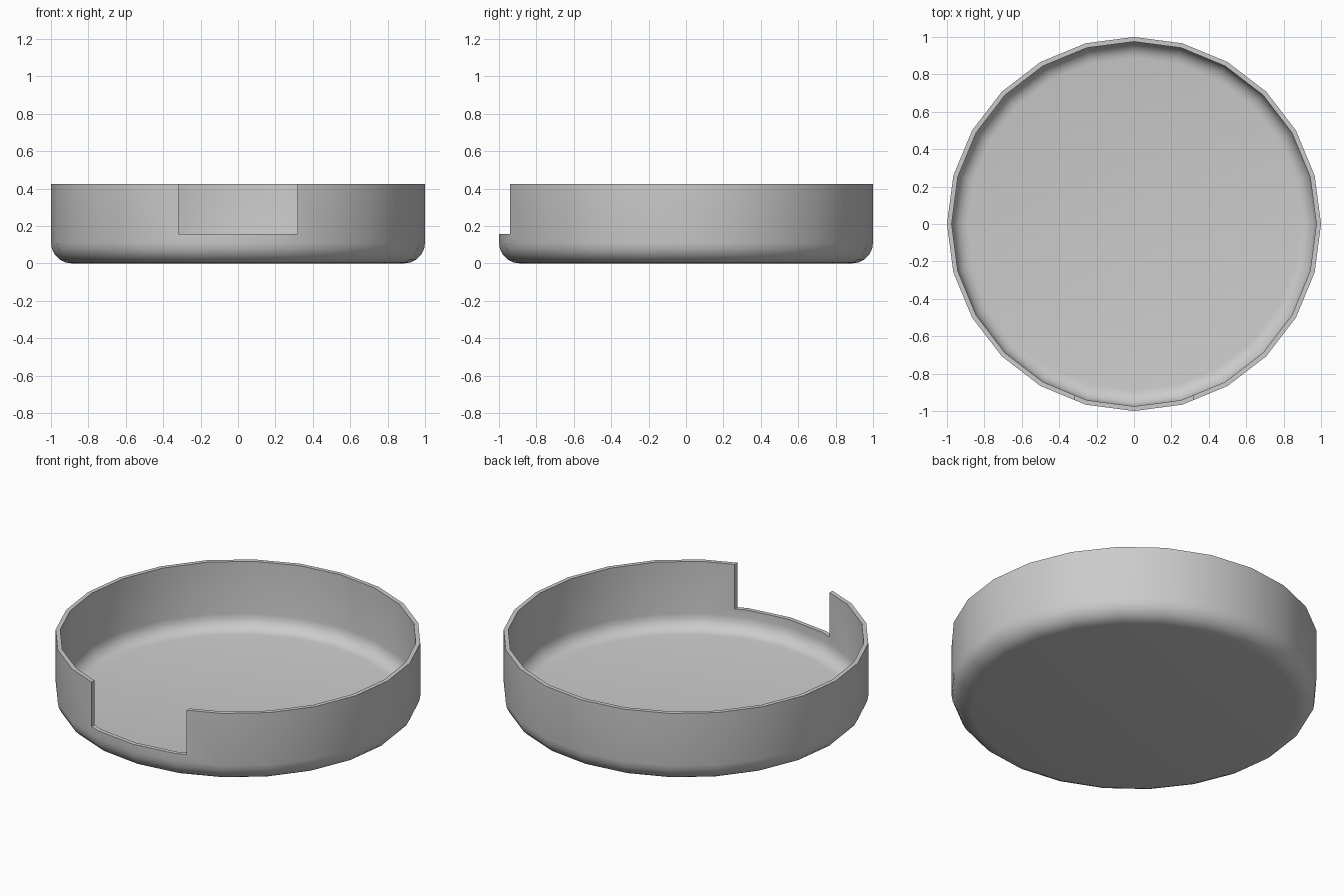
import bpy, bmesh
from math import sin, cos, pi, radians

SIDES, HEIGHT, WALL, FILLET = 24, 0.425, 0.025, 0.11
NOTCH_HALF, NOTCH_Z = 0.317, 0.157

cube = bpy.data.objects.get("Cube")
if cube:
    bpy.data.objects.remove(cube, do_unlink=True)

grey = bpy.data.materials.new("plain_grey")
grey.use_nodes = True
colour = (0.6, 0.6, 0.6, 1)
grey.diffuse_color = colour
grey.node_tree.nodes["Principled BSDF"].inputs["Base Color"].default_value = colour


def rounded_side(radius, base, fillet, steps=5):
    """Profile from the rounded bottom corner up to the rim."""
    arc = [(radius - fillet + fillet * sin(a), base + fillet - fillet * cos(a))
           for a in (pi / 2 * i / steps for i in range(steps + 1))]
    return arc + [(radius, HEIGHT)]


# Tray: closed shell lathed from the outer and inner profiles
profile = rounded_side(1, 0, FILLET) + rounded_side(1 - WALL, WALL, FILLET - WALL)[::-1]
bm = bmesh.new()
rings = []
for r, z in profile:
    angles = [2 * pi * k / SIDES for k in range(SIDES)]
    rings.append([bm.verts.new((r * cos(a), r * sin(a), z)) for a in angles])
for low, high in zip(rings, rings[1:]):
    for k in range(SIDES):
        n = (k + 1) % SIDES
        bm.faces.new((low[k], low[n], high[n], high[k]))
bm.faces.new(rings[0][::-1])
bm.faces.new(rings[-1])
bmesh.ops.recalc_face_normals(bm, faces=bm.faces)
mesh = bpy.data.meshes.new("tray")
bm.to_mesh(mesh)
bm.free()
mesh.materials.append(grey)
tray = bpy.data.objects.new("tray", mesh)
bpy.context.collection.objects.link(tray)

# Notch cut through the front wall
bpy.ops.mesh.primitive_cube_add(size=1, location=(0, -1, NOTCH_Z + 0.5))
cutter = bpy.context.object
cutter.name = "notch_cutter"
cutter.scale = (2 * NOTCH_HALF, 0.6, 1)
cutter.hide_render = True
cutter.data.materials.append(grey)
cut = tray.modifiers.new("front_notch", "BOOLEAN")
cut.operation, cut.solver, cut.object = "DIFFERENCE", "EXACT", cutter

bpy.ops.object.select_all(action="DESELECT")
tray.select_set(True)
bpy.context.view_layer.objects.active = tray
bpy.ops.object.modifier_apply(modifier=cut.name)
bpy.data.objects.remove(cutter, do_unlink=True)
bpy.ops.object.shade_smooth_by_angle(angle=radians(35))
